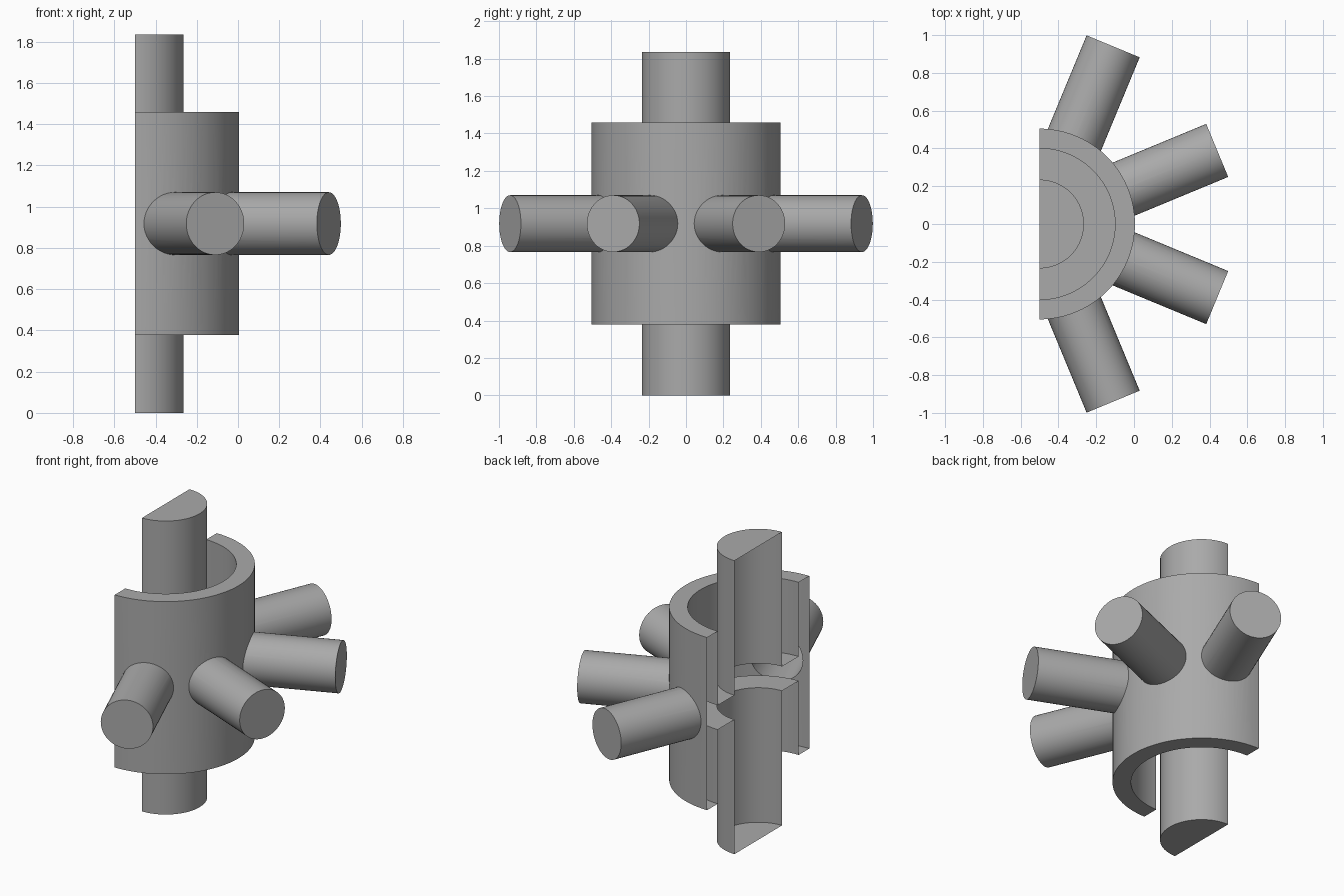
import bpy, bmesh, math
from mathutils import Matrix, Vector

if "Cube" in bpy.data.objects:
    bpy.data.objects.remove(bpy.data.objects["Cube"])

AXIS_X = -0.5      # the section plane runs through the shaft axis
MID_Z = 0.918
SEGMENTS = 96

grey = bpy.data.materials.new("plain grey")
grey.diffuse_color = (0.40, 0.40, 0.40, 1)
grey.use_nodes = True
grey.node_tree.nodes["Principled BSDF"].inputs["Base Color"].default_value = grey.diffuse_color


def make_object(name, bm):
    bmesh.ops.recalc_face_normals(bm, faces=bm.faces)
    mesh = bpy.data.meshes.new(name)
    bm.to_mesh(mesh)
    bm.free()
    mesh.materials.append(grey)
    obj = bpy.data.objects.new(name, mesh)
    bpy.context.collection.objects.link(obj)
    return obj


def lathe(name, profile):
    """Revolve an (r, z) profile fully around the shaft axis."""
    bm = bmesh.new()
    verts = [bm.verts.new((AXIS_X + r, 0, z)) for r, z in profile]
    edges = [bm.edges.new(pair) for pair in zip(verts, verts[1:])]
    bmesh.ops.spin(bm, geom=verts + edges, cent=(AXIS_X, 0, 0), axis=(0, 0, 1),
                   angle=math.tau, steps=SEGMENTS, use_merge=True)
    bmesh.ops.remove_doubles(bm, verts=bm.verts, dist=1e-4)
    return make_object(name, bm)


def spoke(name, angle, start=0.42, end=1.018, radius=0.152):
    """Round peg pointing outward from the hub."""
    bm = bmesh.new()
    place = (Matrix.Translation((AXIS_X, 0, MID_Z)) @ Matrix.Rotation(angle, 4, 'Z')
             @ Matrix.Translation(((start + end) / 2, 0, 0))
             @ Matrix.Rotation(math.pi / 2, 4, 'Y'))
    bmesh.ops.create_cone(bm, cap_ends=True, segments=48, radius1=radius,
                          radius2=radius, depth=end - start, matrix=place)
    return make_object(name, bm)


# Shaft, web and outer sleeve as one turned profile
hub = lathe("hub", [
    (0, 0), (0.235, 0), (0.235, 0.842),                     # lower shaft
    (0.40, 0.842), (0.40, 0.378), (0.505, 0.378),           # web and sleeve bottom
    (0.505, 1.458), (0.40, 1.458), (0.40, 0.994),           # sleeve top
    (0.235, 0.994), (0.235, 1.836), (0, 1.836)])            # upper shaft

# Four spokes fused into the sleeve
spokes = [spoke("spoke", math.radians(a)) for a in (-67.5, -22.5, 22.5, 67.5)]
for peg in spokes:
    mod = hub.modifiers.new("fuse", 'BOOLEAN')
    mod.operation = 'UNION'
    mod.solver = 'EXACT'
    mod.object = peg
fused = hub.evaluated_get(bpy.context.evaluated_depsgraph_get())

# Open half section: drop everything behind the shaft axis
bm = bmesh.new()
bm.from_mesh(fused.to_mesh())
bmesh.ops.bisect_plane(bm, geom=bm.verts[:] + bm.edges[:] + bm.faces[:], dist=1e-4,
                       plane_co=Vector((AXIS_X, 0, 0)), plane_no=Vector((-1, 0, 0)),
                       clear_outer=True)
hub.modifiers.clear()
bm.to_mesh(hub.data)
bm.free()
for peg in spokes:
    bpy.data.objects.remove(peg)
hub.name = "half_hub_with_spokes"

# Smooth curved walls, crisp edges
bpy.context.view_layer.objects.active = hub
hub.select_set(True)
bpy.ops.object.shade_smooth_by_angle(angle=math.radians(30))
